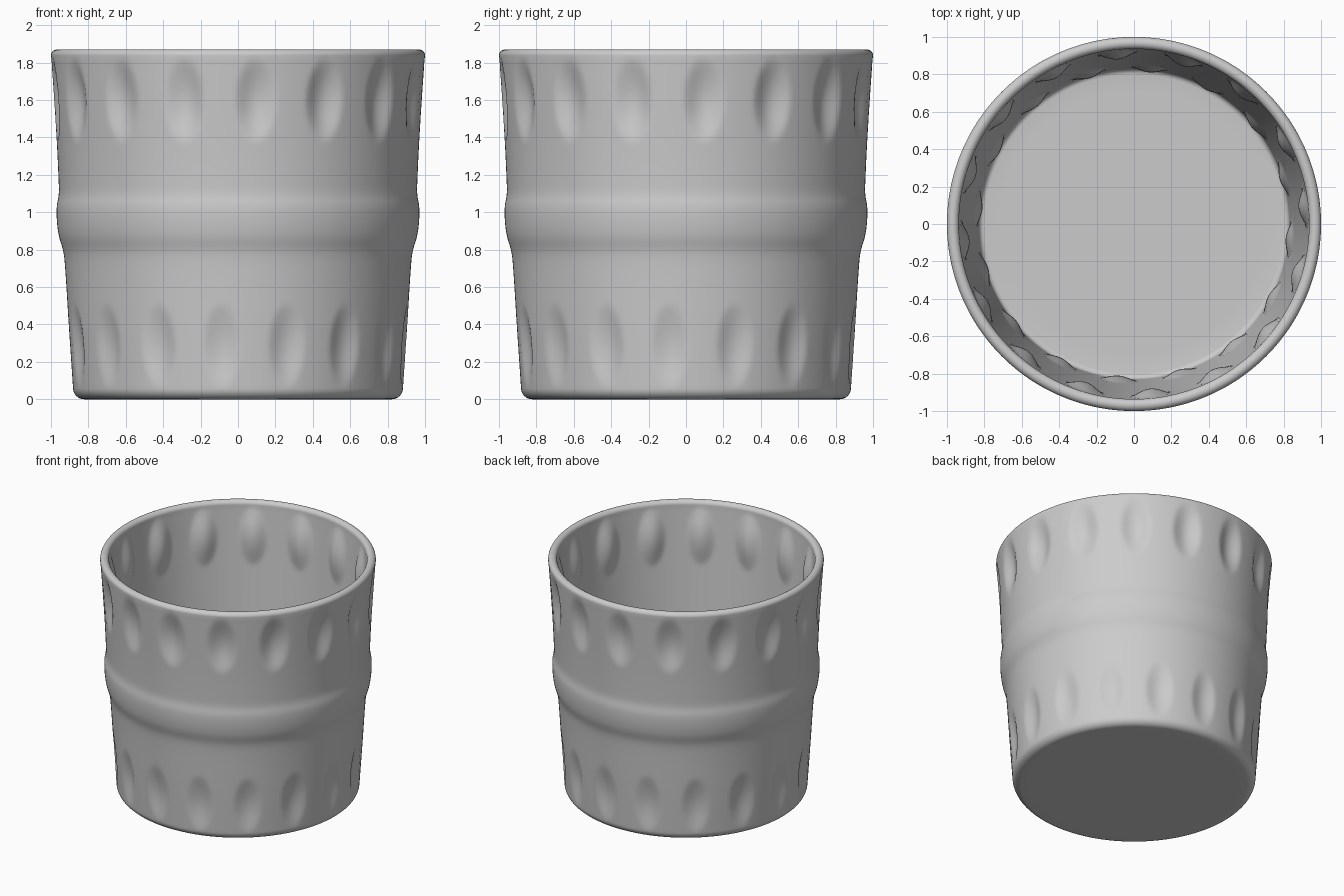
import bpy, bmesh, math

if "Cube" in bpy.data.objects:
    bpy.data.objects.remove(bpy.data.objects["Cube"])

SEG = 320
STEP = 2 * math.pi / 16

# rows of thumb dents: centre height, half height, half width, depth, angle offset from front
DENTS = [(1.60, 0.23, 0.11, 0.038, math.radians(5.6)),
         (0.285, 0.23, 0.11, 0.026, math.radians(-5.6))]

# outer wall (z, radius) with the raised band at mid height
OUTER = [(0.06, 0.882), (0.4, 0.905), (0.7, 0.924), (0.79, 0.934), (0.87, 0.957),
         (0.95, 0.968), (1.03, 0.969), (1.09, 0.959), (1.14, 0.958), (1.4, 0.97), (1.8, 0.996)]


def outer_radius(z):
    """Smooth curve through the wall points."""
    n = len(OUTER)
    i = max(k for k in range(n - 1) if OUTER[k][0] <= z + 1e-9)
    (z0, r0), (z1, r1) = OUTER[i], OUTER[i + 1]

    def slope(k):
        a, b = OUTER[max(k - 1, 0)], OUTER[min(k + 1, n - 1)]
        return (b[1] - a[1]) / (b[0] - a[0])
    h = z1 - z0
    t = (z - z0) / h
    return ((2*t**3 - 3*t*t + 1) * r0 + (t**3 - 2*t*t + t) * h * slope(i)
            + (3*t*t - 2*t**3) * r1 + (t**3 - t*t) * h * slope(i + 1))


def dent(angle, z):
    for zc, hh, hw, depth, off in DENTS:
        a = (angle - off + STEP / 2) % STEP - STEP / 2
        d = (a * 0.95 / hw) ** 2 + ((z - zc) / hh) ** 2
        if d < 1:
            return depth * (1 - d) ** 1.5
    return 0.0


def arc(cr, cz, rad_r, rad_z, a0, a1, n=8):
    out = []
    for i in range(n + 1):
        a = math.radians(a0 + (a1 - a0) * i / n)
        out.append((cr + rad_r * math.cos(a), cz + rad_z * math.sin(a)))
    return out


# full section: underside, foot curve, outer wall, rim, inner wall, floor
ROWS = 80
profile = [(0.4, 0.0), (0.75, 0.0)]
profile += arc(0.822, 0.06, 0.06, 0.06, -90, 0)
profile += [(outer_radius(z), z) for z in (0.06 + 1.74 * i / ROWS for i in range(1, ROWS + 1))]
profile += arc(0.968, 1.838, 0.032, 0.032, 0, 90)
profile += arc(0.968, 1.838, 0.032, 0.032, 100, 180)
profile += [(0.936 - 0.106 * i / ROWS, 1.82 - 1.73 * i / ROWS) for i in range(ROWS + 1)]
profile += arc(0.80, 0.09, 0.03, 0.03, 0, -90, 5)
profile += [(0.7, 0.06), (0.4, 0.06)]

bm = bmesh.new()
rings = []
for r, z in profile:
    ring = []
    for k in range(SEG):
        a = 2 * math.pi * k / SEG          # measured from the front (-y) towards +x
        rr = r - (dent(a, z) if r > 0.81 else 0)
        ring.append(bm.verts.new((rr * math.sin(a), -rr * math.cos(a), z)))
    rings.append(ring)
for lo, hi in zip(rings, rings[1:]):
    for k in range(SEG):
        j = (k + 1) % SEG
        bm.faces.new((lo[k], lo[j], hi[j], hi[k]))
# close underside and floor
bm.faces.new(list(reversed(rings[0])))
bm.faces.new(rings[-1])
bmesh.ops.recalc_face_normals(bm, faces=bm.faces)

mesh = bpy.data.meshes.new("cup")
bm.to_mesh(mesh)
bm.free()
cup = bpy.data.objects.new("cup", mesh)
bpy.context.collection.objects.link(cup)
bpy.context.view_layer.objects.active = cup
cup.select_set(True)
bpy.ops.object.shade_smooth_by_angle(angle=math.radians(40))
